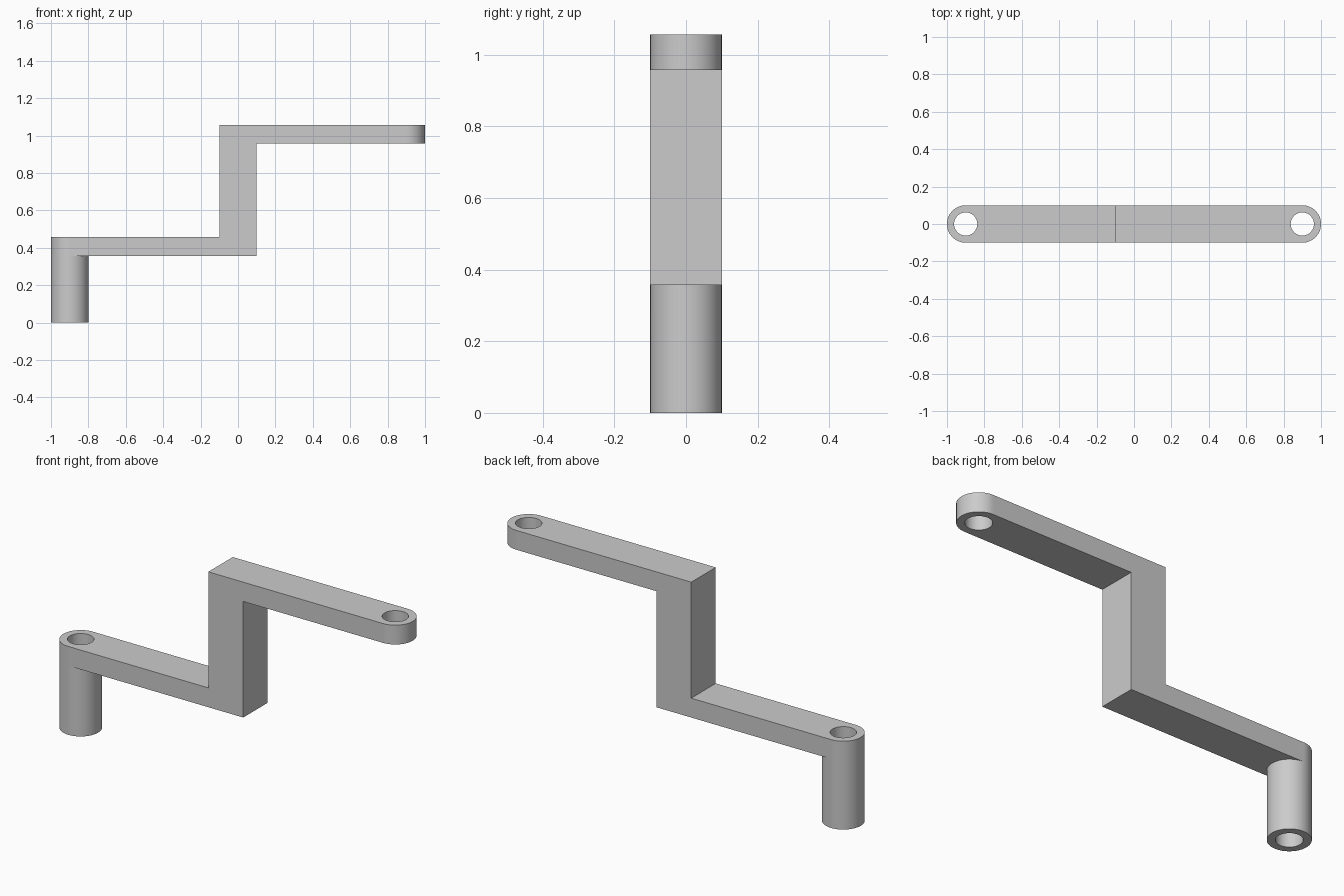
import bpy, bmesh, math

if "Cube" in bpy.data.objects:
    bpy.data.objects.remove(bpy.data.objects["Cube"])

R, HOLE, END = 0.1, 0.062, 0.9     # arm half width, bore radius, bore centre
Z0, Z1, T = 0.357, 0.957, 0.1      # lower and upper arm undersides, thickness
N = 64

grey = bpy.data.materials.new("plain grey")
grey.diffuse_color = (0.6, 0.6, 0.6, 1)
grey.use_nodes = True
grey.node_tree.nodes["Principled BSDF"].inputs["Base Color"].default_value = grey.diffuse_color


def finish(bm, name):
    bmesh.ops.remove_doubles(bm, verts=bm.verts, dist=1e-5)
    bmesh.ops.recalc_face_normals(bm, faces=bm.faces)
    me = bpy.data.meshes.new(name)
    bm.to_mesh(me)
    bm.free()
    me.materials.append(grey)
    ob = bpy.data.objects.new(name, me)
    bpy.context.collection.objects.link(ob)
    bpy.ops.object.select_all(action='DESELECT')
    ob.select_set(True)
    bpy.context.view_layer.objects.active = ob
    bpy.ops.object.shade_smooth_by_angle(angle=math.radians(30))


def ring(bm, side, z, r, square=False):
    """Circle round a bore; the half towards the arm can be squared off."""
    verts = []
    for i in range(N):
        a = 2 * math.pi * i / N
        c, s = math.cos(a), math.sin(a)
        k = r / max(abs(c), abs(s)) if square and c < -1e-6 else r
        verts.append(bm.verts.new((side * (END + k * c), k * s, z)))
    return verts


def bored_end(name, side, z, post=False):
    """Rounded arm end with a through bore, optionally standing on a post."""
    bm = bmesh.new()
    top = z + T
    loops = [ring(bm, side, top, HOLE), ring(bm, side, top, R, True),
             ring(bm, side, z, R, True)]
    if post:
        loops += [ring(bm, side, z, R), ring(bm, side, 0, R),
                  ring(bm, side, 0, HOLE)]
    else:
        loops.append(ring(bm, side, z, HOLE))
    for k, a in enumerate(loops):
        b = loops[(k + 1) % len(loops)]
        for i in range(N):
            j = (i + 1) % N
            # leave the side that joins the arm open
            if k == 1 and all(abs(v.co.x) < END - R + 1e-5 for v in (a[i], a[j])):
                continue
            # the post and arm share the outer half of the outline
            if post and k == 2 and all((a[m].co - b[m].co).length < 1e-5 for m in (i, j)):
                continue
            bm.faces.new((a[i], a[j], b[j], b[i]))
    finish(bm, name)


# Stepped bar: profile swept across the width, open where the ends join
bm = bmesh.new()
X = END - R
profile = [(-X, Z0), (R, Z0), (R, Z1), (X, Z1),
           (X, Z1 + T), (-R, Z1 + T), (-R, Z0 + T), (-X, Z0 + T)]
front = [bm.verts.new((x, -R, z)) for x, z in profile]
back = [bm.verts.new((x, R, z)) for x, z in profile]
bm.faces.new(front)
bm.faces.new(back[::-1])
for i in range(8):
    if i not in (3, 7):
        j = (i + 1) % 8
        bm.faces.new((front[i], front[j], back[j], back[i]))
finish(bm, "stepped_bar")

bored_end("lower_end_with_post", -1, Z0, post=True)
bored_end("upper_end", 1, Z1)
